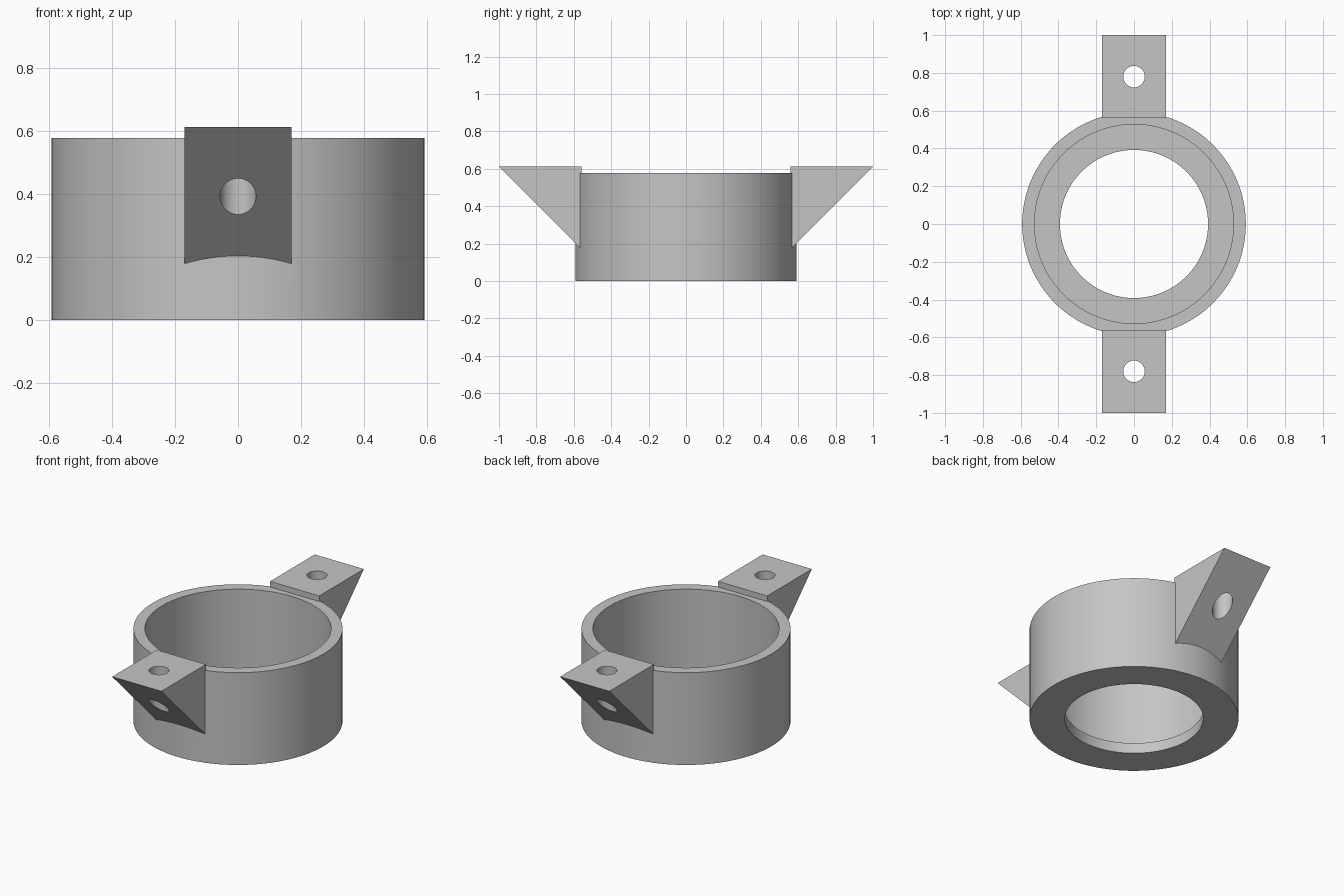
import bpy
import bmesh
from math import cos, sin, tau, radians

OUTER_R, BORE_R, LIP_R = 0.592, 0.527, 0.392
HEIGHT, LIP_H = 0.577, 0.065
TAB_HALF, TAB_TOP, TAB_ROOT, TAB_TIP = 0.17, 0.612, 0.56, 1.0
HOLE_R, HOLE_Y = 0.057, 0.78
SEGMENTS = 128

cube = bpy.data.objects.get("Cube")
if cube:
    bpy.data.objects.remove(cube, do_unlink=True)

grey = bpy.data.materials.new("light grey")
grey.use_nodes = True
colour = (0.56, 0.56, 0.56, 1)
grey.diffuse_color = colour
grey.node_tree.nodes["Principled BSDF"].inputs["Base Color"].default_value = colour


def finish(bm, name):
    bmesh.ops.recalc_face_normals(bm, faces=bm.faces)
    mesh = bpy.data.meshes.new(name)
    bm.to_mesh(mesh)
    bm.free()
    mesh.materials.append(grey)
    obj = bpy.data.objects.new(name, mesh)
    bpy.context.collection.objects.link(obj)
    return obj


def lathe(name, profile, count):
    """Revolve a closed (radius, height) profile around z."""
    bm = bmesh.new()
    rings = [[bm.verts.new((r * cos(tau * i / count), r * sin(tau * i / count), z))
              for i in range(count)] for r, z in profile]
    for k, ring in enumerate(rings):
        after = rings[(k + 1) % len(rings)]
        for i in range(count):
            j = (i + 1) % count
            bm.faces.new((ring[i], ring[j], after[j], after[i]))
    return finish(bm, name)


def wedge(name, side):
    """Triangular tab with a 45 degree underside."""
    drop = TAB_TOP - (TAB_TIP - TAB_ROOT)
    outline = [(TAB_TIP, TAB_TOP), (TAB_ROOT, TAB_TOP), (TAB_ROOT, drop)]
    bm = bmesh.new()
    face = bm.faces.new([bm.verts.new((-TAB_HALF, side * y, z)) for y, z in outline])
    moved = bmesh.ops.extrude_face_region(bm, geom=[face])["geom"]
    bmesh.ops.translate(bm, vec=(2 * TAB_HALF, 0, 0),
                        verts=[v for v in moved if isinstance(v, bmesh.types.BMVert)])
    return finish(bm, name)


def drill(name, side):
    bm = bmesh.new()
    bmesh.ops.create_cone(bm, cap_ends=True, segments=48, radius1=HOLE_R,
                          radius2=HOLE_R, depth=2)
    bmesh.ops.translate(bm, verts=bm.verts, vec=(0, side * HOLE_Y, 0))
    return finish(bm, name)


def combine(target, other, operation):
    """Apply a boolean and discard the helper."""
    mod = target.modifiers.new(operation.lower(), 'BOOLEAN')
    mod.operation = operation
    mod.solver = 'EXACT'
    mod.object = other
    bpy.context.view_layer.objects.active = target
    bpy.ops.object.modifier_apply(modifier=mod.name)
    bpy.data.objects.remove(other, do_unlink=True)


# Ring with an inward lip around its base
ring = lathe("mounting_ring", [(OUTER_R, 0), (OUTER_R, HEIGHT), (BORE_R, HEIGHT),
                               (BORE_R, LIP_H), (LIP_R, LIP_H), (LIP_R, 0)], SEGMENTS)

# Front and back screw tabs, drilled and fused to the ring
for side, label in ((-1, "front"), (1, "back")):
    tab = wedge(label + "_tab", side)
    combine(tab, drill(label + "_drill", side), 'DIFFERENCE')
    combine(ring, tab, 'UNION')

# Smooth curved walls, crisp edges
bpy.ops.object.select_all(action='DESELECT')
ring.select_set(True)
bpy.context.view_layer.objects.active = ring
bpy.ops.object.shade_smooth_by_angle(angle=radians(30))
